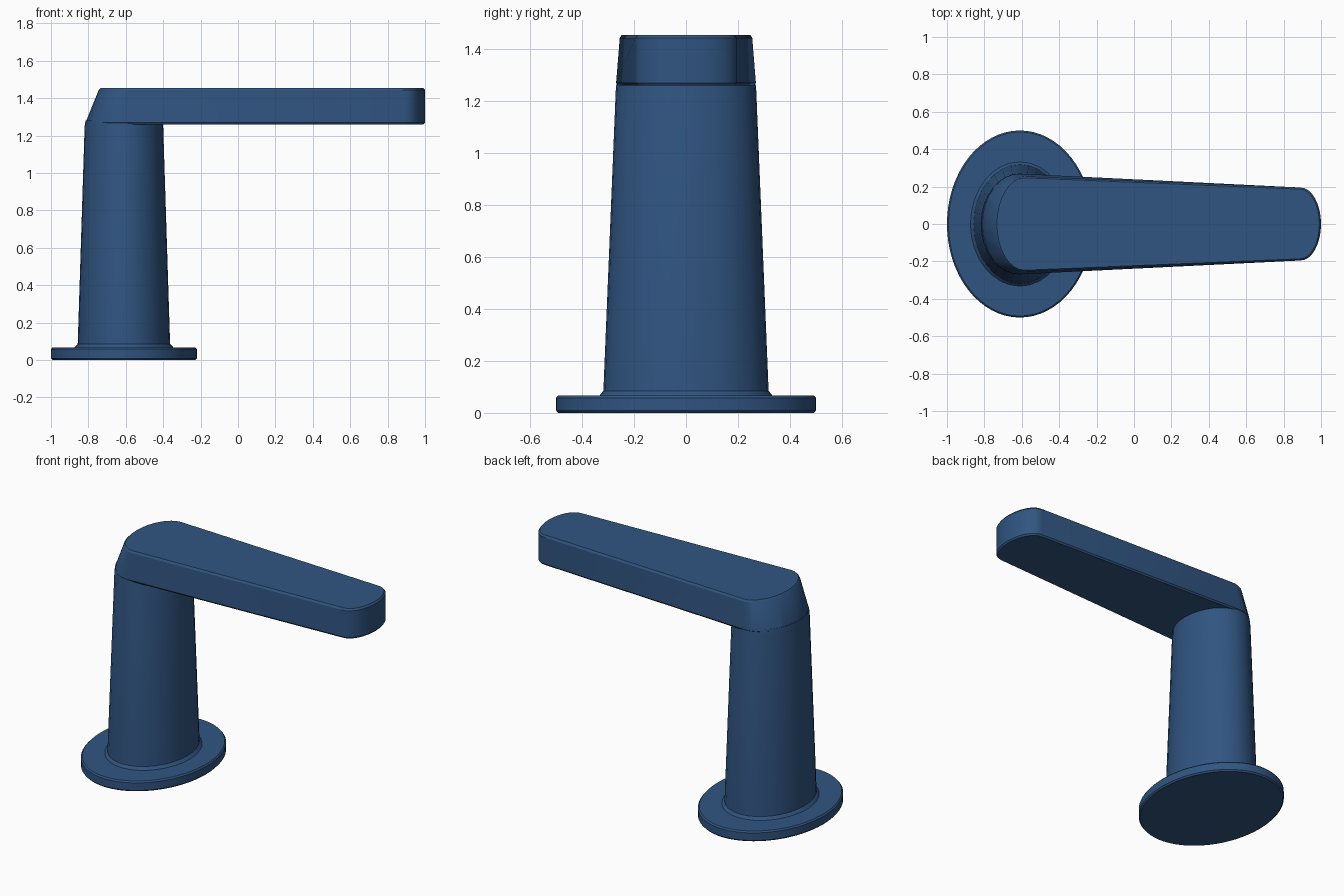
import bpy, bmesh
from math import sin, cos, pi, radians

if "Cube" in bpy.data.objects:
    bpy.data.objects.remove(bpy.data.objects["Cube"])

CX = -0.61  # axis of base and column

blue = bpy.data.materials.new("blue")
blue.diffuse_color = (0.03, 0.09, 0.22, 1)
blue.use_nodes = True
blue.node_tree.nodes["Principled BSDF"].inputs["Base Color"].default_value = blue.diffuse_color


def loft(name, rings):
    """Skin a stack of (points, z) rings and cap both ends."""
    bm = bmesh.new()
    loops = [[bm.verts.new((x, y, z)) for x, y in pts] for pts, z in rings]
    n = len(loops[0])
    for a, b in zip(loops, loops[1:]):
        for i in range(n):
            j = (i + 1) % n
            bm.faces.new((a[i], a[j], b[j], b[i]))
    bm.faces.new(loops[0][::-1])
    bm.faces.new(loops[-1])
    bmesh.ops.recalc_face_normals(bm, faces=bm.faces)
    me = bpy.data.meshes.new(name)
    bm.to_mesh(me)
    bm.free()
    ob = bpy.data.objects.new(name, me)
    bpy.context.collection.objects.link(ob)
    me.materials.append(blue)
    bpy.ops.object.select_all(action='DESELECT')
    bpy.context.view_layer.objects.active = ob
    ob.select_set(True)
    bpy.ops.object.shade_smooth_by_angle(angle=radians(25))
    return ob


def ellipse(rx, ry, n):
    return [(CX + rx * cos(2 * pi * i / n), ry * sin(2 * pi * i / n)) for i in range(n)]


def arm_outline(xc, rx, ry, inset, n=16):
    """Rounded tapering outline: half ellipse at each end."""
    arc = [-pi / 2 + pi * i / n for i in range(n + 1)]
    tip = [(0.89 + (0.11 - inset) * cos(a), (0.195 - inset) * sin(a)) for a in arc]
    heel = [(xc - rx * cos(a), -ry * sin(a)) for a in arc]
    return tip + heel


# Oval base plate with softened edges
loft("base_plate", [(ellipse(0.382, 0.492, 64), 0.0),
                    (ellipse(0.39, 0.5, 64), 0.009),
                    (ellipse(0.39, 0.5, 64), 0.058),
                    (ellipse(0.382, 0.492, 64), 0.067)])

# Tapered oval column with a small flare at the foot
loft("column", [(ellipse(0.27, 0.337, 32), 0.06),
                (ellipse(0.262, 0.33, 32), 0.07),
                (ellipse(0.247, 0.318, 32), 0.085),
                (ellipse(0.21, 0.27, 32), 1.25),
                (ellipse(0.205, 0.265, 32), 1.28)])

# Flat lever arm whose heel slopes up from the column
loft("lever_arm", [(arm_outline(-0.61, 0.205, 0.262, 0.008), 1.26),
                   (arm_outline(-0.61, 0.205, 0.269, 0.0), 1.27),
                   (arm_outline(-0.585, 0.16, 0.255, 0.0), 1.443),
                   (arm_outline(-0.585, 0.148, 0.247, 0.009), 1.455)])
